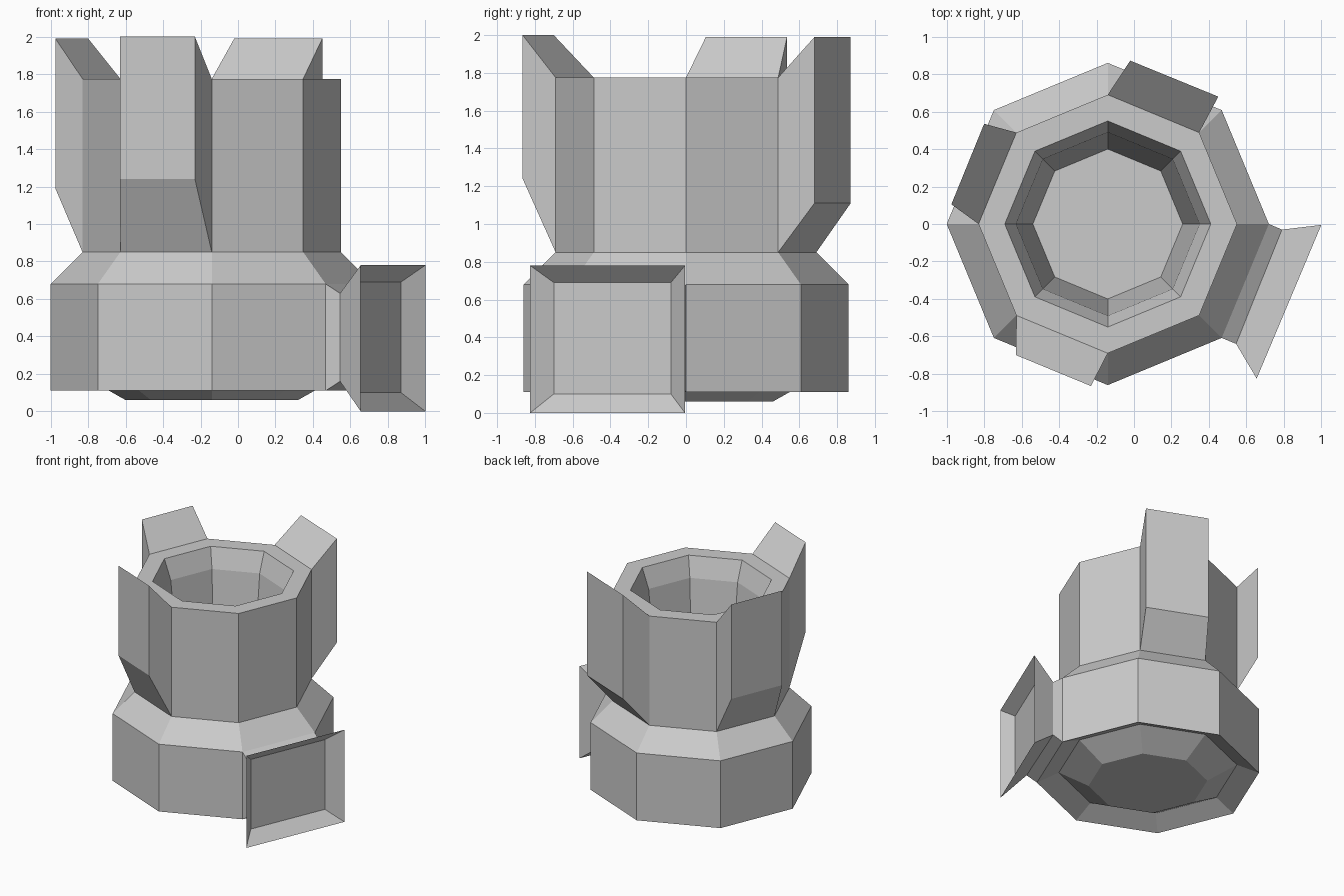
import bpy, math

if "Cube" in bpy.data.objects:
    bpy.data.objects.remove(bpy.data.objects["Cube"])

CX = -0.14  # axis of the octagonal body


def loft(name, loops, cap_start=False, skip=()):
    """Join successive loops with flat quads and cap the last one."""
    n = len(loops[0])
    verts = [v for loop in loops for v in loop]
    faces = []
    for b in range(len(loops) - 1):
        for i in range(n):
            if (b, i) not in skip:
                j = (i + 1) % n
                faces.append((b * n + i, b * n + j, (b + 1) * n + j, (b + 1) * n + i))
    faces.append(tuple(range((len(loops) - 1) * n, len(loops) * n)))
    if cap_start:
        faces.append(tuple(reversed(range(n))))
    mesh = bpy.data.meshes.new(name)
    mesh.from_pydata(verts, [], faces)
    mesh.update()
    obj = bpy.data.objects.new(name, mesh)
    bpy.context.collection.objects.link(obj)
    return obj


def corner(r, k):
    a = math.radians(45 * k)
    return CX + r * math.cos(a), r * math.sin(a)


def octagon(r, z):
    return [(*corner(r, k), z) for k in range(8)]


def panel(p, q, lo, hi):
    """Upright rectangle over the plan line p-q, seen from outside."""
    return [(*p, lo), (*q, lo), (*q, hi), (*p, hi)]


def body_panel(r, side, lo, hi):
    return panel(corner(r, side), corner(r, side + 1), lo, hi)


# Body: underside bowl, wide base, collar, upper tube and hollow mouth
profile = [(0.46, 0.06), (0.69, 0.19), (0.86, 0.11), (0.86, 0.68), (0.69, 0.85),
           (0.69, 1.775), (0.55, 1.775), (0.49, 1.61), (0.40, 0.70)]
loft("body", [octagon(r, z) for r, z in profile], cap_start=True,
     skip={(2, 7), (4, 5), (4, 3), (4, 1)})

# Three raised fins drawn out of the upper tube faces
fins = {
    "front_fin": (5, (-0.63, -0.70), (-0.23, -0.865), 1.24, 2.0),
    "left_fin": (3, (-0.80, 0.535), (-0.975, 0.105), 1.19, 1.99),
    "back_fin": (1, (0.45, 0.68), (-0.02, 0.872), 1.11, 1.99),
}
for name, (side, p, q, lo, hi) in fins.items():
    loft(name, [body_panel(0.69, side, 0.85, 1.775), panel(p, q, lo, hi)])

# Side socket: narrow neck, flared rim and recessed face
loft("side_socket", [
    body_panel(0.86, 7, 0.11, 0.68),
    panel((0.545, -0.64), (0.79, -0.03), 0.16, 0.63),
    panel((0.655, -0.825), (1.0, -0.005), 0.0, 0.78),
    panel((0.61, -0.70), (0.87, -0.08), 0.10, 0.69),
])
